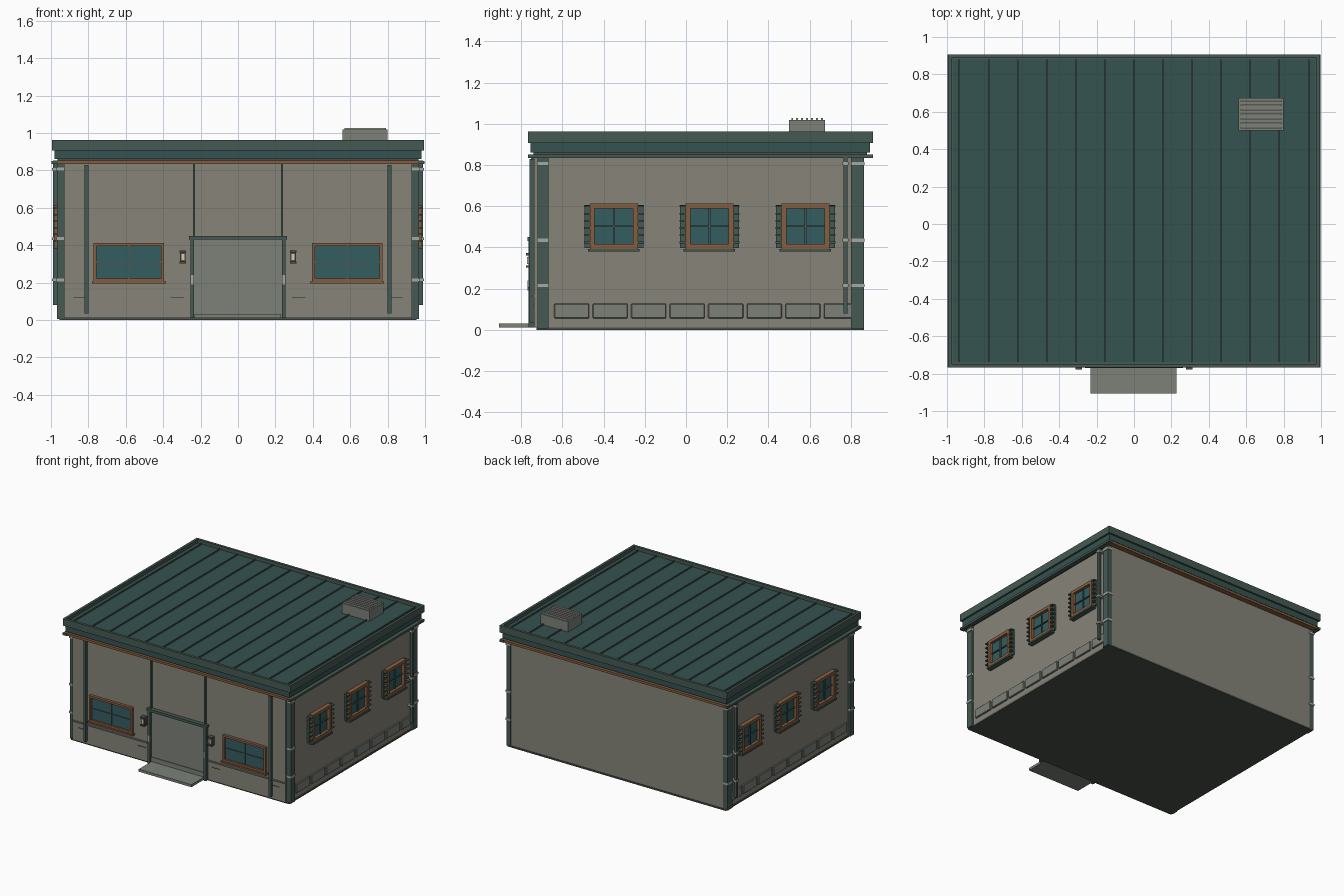
import bpy, bmesh
from mathutils import Matrix, Vector

if "Cube" in bpy.data.objects:
    bpy.data.objects.remove(bpy.data.objects["Cube"])


def material(name, rgb):
    m = bpy.data.materials.new(name)
    m.diffuse_color = (*rgb, 1)
    m.use_nodes = True
    m.node_tree.nodes["Principled BSDF"].inputs["Base Color"].default_value = m.diffuse_color
    return m


WALL = material("warm_plaster", (0.24, 0.23, 0.19))
PANEL = material("grey_panel", (0.20, 0.22, 0.19))
ROOF = material("teal_metal", (0.035, 0.085, 0.08))
TRIM = material("dark_green_trim", (0.06, 0.10, 0.085))
COPPER = material("copper", (0.24, 0.11, 0.05))
GLASS = material("teal_glass", (0.035, 0.11, 0.12))
STEEL = material("light_steel", (0.38, 0.40, 0.36))
BASE = material("dark_base", (0.07, 0.08, 0.07))
LAMP = material("warm_lamp", (0.7, 0.6, 0.4))


def boxes(name, items, mat, mirror=False, bevel=0):
    """One object from boxes given as (x0, x1, y0, y1, z0, z1)."""
    bm = bmesh.new()
    for x0, x1, y0, y1, z0, z1 in items:
        centre = Vector((x0 + x1, y0 + y1, z0 + z1)) / 2
        size = Matrix.Diagonal((x1 - x0, y1 - y0, z1 - z0, 1))
        bmesh.ops.create_cube(bm, size=1, matrix=Matrix.Translation(centre) @ size)
    me = bpy.data.meshes.new(name)
    bm.to_mesh(me)
    bm.free()
    me.materials.append(mat)
    ob = bpy.data.objects.new(name, me)
    bpy.context.collection.objects.link(ob)
    if bevel:
        b = ob.modifiers.new("edge", 'BEVEL')
        b.width, b.segments = bevel, 1
    if mirror:
        ob.modifiers.new("mirror", 'MIRROR')
    return ob


def frame(a0, a1, z0, z1, w):
    """Four (a0, a1, z0, z1) bars round a rectangle."""
    return [(a0, a1, z0, z0 + w), (a0, a1, z1 - w, z1),
            (a0, a0 + w, z0 + w, z1 - w), (a1 - w, a1, z0 + w, z1 - w)]


def on_front(y0, y1, rects):
    return [(a, b, y0, y1, c, d) for a, b, c, d in rects]


def on_side(x0, x1, rects):
    return [(x0, x1, a, b, c, d) for a, b, c, d in rects]


# Walls and base
boxes("base_plate", [(-.955, .955, -.725, .865, 0, .012)], BASE)
boxes("main_walls", [(-.95, .95, -.715, .86, .012, .855)], WALL)
boxes("front_facade", [(-.93, .93, -.738, -.715, .012, .84)], WALL)

# Corner posts with steel straps
boxes("corner_posts", [(.93, .967, -.72, -.668, .005, .85),
                       (.93, .967, .802, .863, .005, .85)], TRIM, True)
boxes("post_straps", [(.928, .972, y0, y1, z - .008, z + .008)
                      for y0, y1 in ((-.724, -.668), (.80, .866))
                      for z in (.215, .435, .807)], STEEL, True)

# Roof: lower band, fascia with recessed deck, standing seams
boxes("soffit_band", [(-.98, .98, -.755, .893, .86, .907)], ROOF)
boxes("soffit_recess", [(-.965, .965, -.74, .878, .84, .862)], BASE)
fascia = boxes("roof_fascia", [(-.995, .995, -.767, .907, .907, .963)], TRIM)
bm = bmesh.new()
bm.from_mesh(fascia.data)
bm.faces.ensure_lookup_table()
top = max(bm.faces, key=lambda f: f.calc_center_median().z)
bmesh.ops.inset_region(bm, faces=[top], thickness=.028)
inner = bmesh.ops.extrude_face_region(bm, geom=[top])
bmesh.ops.translate(bm, vec=(0, 0, -.028),
                    verts=[v for v in inner["geom"] if isinstance(v, bmesh.types.BMVert)])
bmesh.ops.delete(bm, geom=[top], context='FACES_ONLY')
bm.to_mesh(fascia.data)
bm.free()
boxes("roof_deck", [(-.967, .967, -.739, .879, .934, .937)], ROOF)
boxes("roof_seams", [(x - .004, x + .004, -.739, .879, .935, .946)
                     for x in [i * .155 for i in range(-5, 6)] + [-.935, .935]], TRIM)

# Roof vent with slats
boxes("vent_box", [(.56, .80, .50, .675, .936, 1.018)], PANEL)
boxes("vent_slats", [(.57, .79, y - .004, y + .004, 1.016, 1.028)
                     for y in [.515 + i * .0242 for i in range(7)]], STEEL)

# Gutters, copper eave trim and downspouts
boxes("side_gutters", [(.962, .997, -.767, .907, .833, .85)], TRIM, True)
boxes("copper_eave_trim", [(-.99, .99, -.762, -.735, .834, .852),
                           (-.99, .99, .86, .902, .834, .852)], COPPER)
boxes("downspouts", [(.968, .99, .765, .785, .08, .84)], TRIM, True)
boxes("downspout_straps", [(.95, .994, .76, .79, z - .007, z + .007)
                           for z in (.215, .435, .807)], STEEL, True)

# Front pilaster strips and rails
boxes("outer_pilasters", [(.80, .82, -.76, -.735, .035, .83)], TRIM, True)
boxes("inner_pilasters", [(.229, .241, -.752, -.735, .45, .835)], TRIM, True)
boxes("front_rails", [(.26, .93, -.746, -.735, .16, .17)], PANEL, True)
boxes("front_slots", [(x, x + .07, -.741, -.735, .117, .122)
                      for x in (.29, .81)], TRIM, True)

# Doorway and step
boxes("door_panel", [(-.235, .235, -.744, -.73, .03, .43)], PANEL)
boxes("door_kick_plate", [(-.235, .235, -.75, -.74, .03, .065)], PANEL)
boxes("door_frame", [(-.255, -.235, -.765, -.73, .01, .43), (.235, .255, -.765, -.73, .01, .43),
                     (-.262, .262, -.77, -.73, .43, .45)], TRIM)
boxes("door_hinge_plates", [(.235, .252, -.769, -.76, .19, .24)], STEEL, True)
boxes("front_step", [(-.233, .228, -.907, -.72, .01, .03)], PANEL)

# Front windows
boxes("front_glass", [(.41, .76, -.745, -.73, .215, .405)], GLASS, True)
boxes("front_window_frames", on_front(-.76, -.735, frame(.395, .772, .207, .412, .016)), COPPER, True)
boxes("front_mullions", [(.58, .587, -.752, -.74, .22, .40),
                         (.41, .76, -.752, -.74, .305, .312)], TRIM, True)
boxes("front_sills", [(.385, .78, -.768, -.735, .195, .207)], COPPER, True)

# Wall lamps
boxes("lamp_housings", [(.28, .31, -.765, -.735, .305, .372),
                        (.278, .312, -.777, -.735, .36, .372),
                        (.278, .312, -.777, -.735, .302, .312)], BASE, True)
boxes("lamp_glass", [(.287, .303, -.772, -.76, .32, .353)], LAMP, True)

# Side windows with louvred shutters
CENTRES = (-.35, .114, .58)
boxes("side_glass", [(.945, .96, c - .1, c + .1, .405, .60) for c in CENTRES], GLASS, True)
boxes("side_window_frames",
      [b for c in CENTRES for b in on_side(.945, .983, frame(c - .117, c + .117, .393, .612, .024))],
      COPPER, True)
boxes("side_mullions",
      [b for c in CENTRES for b in on_side(.955, .97, [(c - .004, c + .004, .41, .59),
                                                       (c - .095, c + .095, .499, .506)])], TRIM, True)
boxes("side_sills", [(.945, .99, c - .125, c + .125, .38, .393) for c in CENTRES], TRIM, True)
boxes("shutter_backs", [(.945, .964, c + s * .13 - .013, c + s * .13 + .013, .397, .605)
                        for c in CENTRES for s in (-1, 1)], TRIM, True)
boxes("shutter_louvres", [(.955, .988, c + s * .131 - .014, c + s * .131 + .014, z, z + .008)
                          for c in CENTRES for s in (-1, 1)
                          for z in [.42 + i * .035 for i in range(6)]], TRIM, True)

# Foundation panels along the sides
boxes("foundation_panels", [(.945, .962, y - .085, y + .085, .055, .127)
                            for y in [-.555 + i * .187 for i in range(8)]], PANEL, True, .004)
